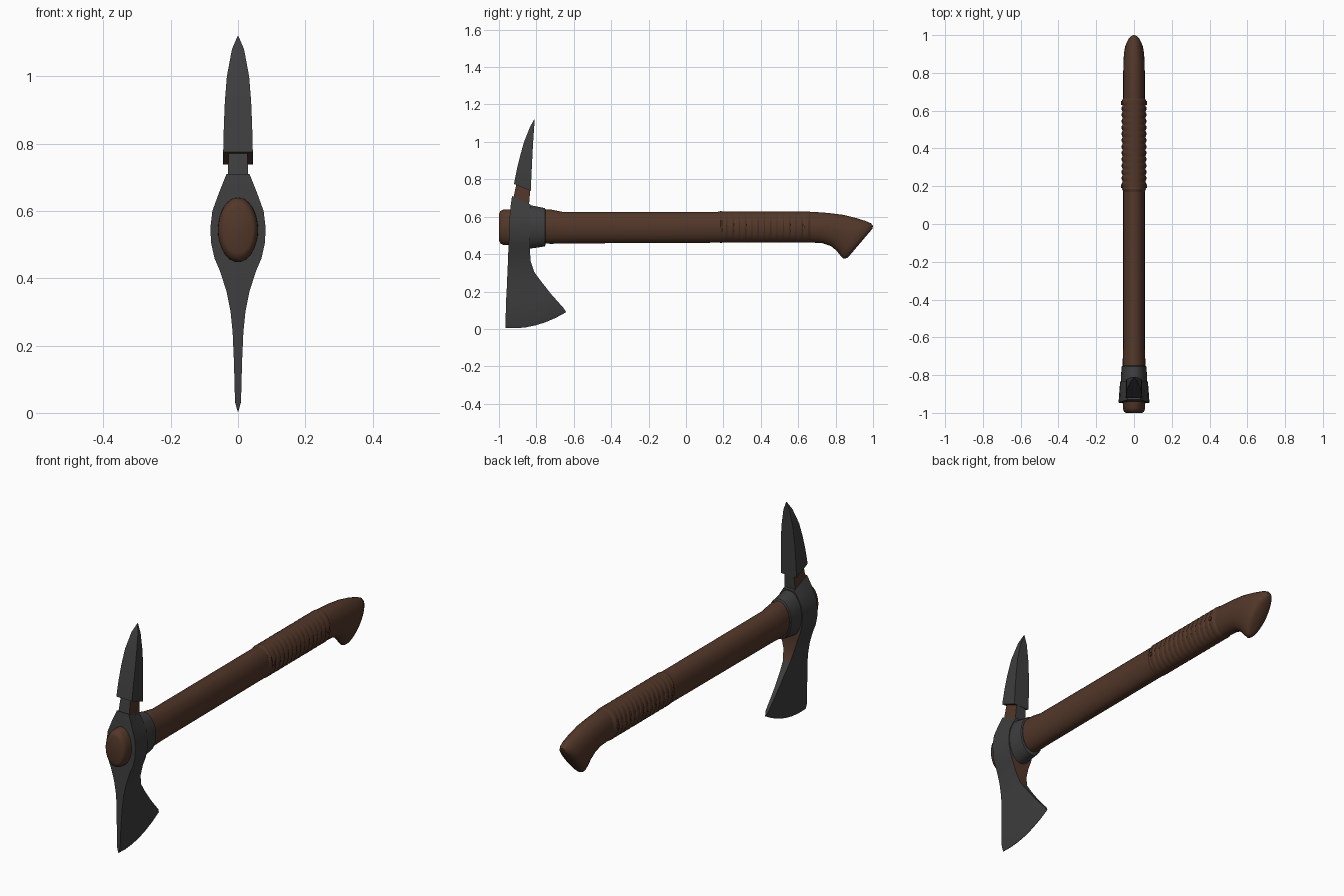
import bpy, bmesh, math

if "Cube" in bpy.data.objects:
    bpy.data.objects.remove(bpy.data.objects["Cube"])


def material(name, rgb):
    m = bpy.data.materials.new(name)
    m.diffuse_color = (*rgb, 1)
    m.use_nodes = True
    m.node_tree.nodes["Principled BSDF"].inputs["Base Color"].default_value = m.diffuse_color
    return m


STEEL = material("dark steel", (0.047, 0.047, 0.048))
WOOD = material("brown wood", (0.085, 0.038, 0.022))


def loft(name, rings, mats, angle=35, paint=None):
    """Skin a list of equal-length closed rings and cap both ends."""
    bm = bmesh.new()
    rows = [[bm.verts.new(p) for p in r] for r in rings]
    n = len(rows[0])
    for a, b in zip(rows, rows[1:]):
        for i in range(n):
            bm.faces.new((a[i], a[(i + 1) % n], b[(i + 1) % n], b[i]))
    bm.faces.new(rows[0][::-1])
    bm.faces.new(rows[-1])
    bmesh.ops.recalc_face_normals(bm, faces=bm.faces)
    if paint:
        for f in bm.faces:
            f.material_index = int(paint(f.normal, f.calc_center_median()))
    me = bpy.data.meshes.new(name)
    bm.to_mesh(me)
    bm.free()
    for m in mats:
        me.materials.append(m)
    ob = bpy.data.objects.new(name, me)
    bpy.context.collection.objects.link(ob)
    bpy.context.view_layer.objects.active = ob
    ob.select_set(True)
    bpy.ops.object.shade_smooth_by_angle(angle=math.radians(angle))
    ob.select_set(False)
    return ob


def oval(top, bottom, hw, n=32):
    """Ellipse in a slanted plane between a top and a bottom (y, z) point."""
    cy, cz = (top[0] + bottom[0]) / 2, (top[1] + bottom[1]) / 2
    dy, dz = (top[0] - bottom[0]) / 2, (top[1] - bottom[1]) / 2
    return [(hw * math.cos(a), cy + dy * math.sin(a), cz + dz * math.sin(a))
            for a in (2 * math.pi * i / n for i in range(n))]


def upright(y, low, high, hw, n=32):
    return oval((y, high), (y, low), hw, n)


# Handle shaft, swelling behind the collar and hooking down at the butt
shaft = [upright(-0.84, 0.46, 0.635, 0.058), upright(-0.72, 0.455, 0.638, 0.060),
         upright(-0.66, 0.457, 0.626, 0.057), upright(0.60, 0.463, 0.626, 0.057)]
butt = [((0.68, 0.626), (0.67, 0.462), 0.057), ((0.76, 0.620), (0.73, 0.458), 0.057),
        ((0.84, 0.610), (0.775, 0.443), 0.057), ((0.91, 0.593), (0.805, 0.418), 0.056),
        ((0.96, 0.577), (0.825, 0.393), 0.054), ((0.988, 0.565), (0.838, 0.378), 0.050),
        ((1.0, 0.552), (0.850, 0.375), 0.042), ((0.996, 0.535), (0.866, 0.382), 0.028)]
loft("handle", shaft + [oval(*b) for b in butt], [WOOD], 45)

# Handle nose showing through the front of the head
loft("handle_nose", [upright(-1.0, 0.475, 0.612, 0.044), upright(-0.993, 0.457, 0.630, 0.053),
                     upright(-0.975, 0.448, 0.639, 0.059), upright(-0.93, 0.447, 0.640, 0.060)],
     [WOOD], 50)

# Grip wrap made of shallow ridges
grip = [upright(0.17, 0.463, 0.626, 0.057), upright(0.185, 0.460, 0.630, 0.063)]
turns = 14
for i in range(turns):
    y = 0.19 + i * 0.47 / turns
    for f, r in ((0.1, 0.061), (0.35, 0.065), (0.75, 0.065), (0.95, 0.061)):
        grip.append(upright(y + f * 0.47 / turns, 0.461, 0.628, r))
grip.append(upright(0.668, 0.463, 0.625, 0.056))
loft("grip_wrap", grip, [WOOD], 25)

# Grip pins on both sides
for side in (-1, 1):
    for y in (0.2, 0.64):
        rings = [[(side * x, y + 0.010 * math.cos(a), 0.545 + 0.010 * math.sin(a))
                  for a in (math.tau * k / 10 for k in range(10))] for x in (0.05, 0.069)]
        loft("grip_pin", rings, [WOOD], 30)


# Axe head: front (y, z), back (y, z), half width, edge sag
levels = [(-.965, .005, -.640, .090, .001, .028), (-.965, .035, -.655, .112, .009, .028),
          (-.962, .150, -.720, .185, .012, .015), (-.957, .240, -.775, .255, .016, .005),
          (-.955, .300, -.812, .305, .022, 0), (-.952, .360, -.830, .360, .034, 0),
          (-.950, .420, -.835, .420, .053, 0), (-.948, .460, -.835, .460, .070, 0),
          (-.946, .505, -.835, .505, .080, 0), (-.945, .550, -.835, .550, .082, 0),
          (-.943, .600, -.833, .595, .076, 0), (-.938, .655, -.832, .635, .056, 0),
          (-.930, .710, -.830, .665, .034, 0)]


def head_ring(fy, fz, by, bz, hw, sag, n=7):
    side = []
    for j in range(n):
        u = j / (n - 1)
        side.append((hw * (1 - 0.1 * u), fy + (by - fy) * u,
                     fz + (bz - fz) * u - sag * 4 * u * (1 - u)))
    return side + [(-x, y, z) for x, y, z in reversed(side)]


loft("axe_head", [head_ring(*l) for l in levels], [STEEL, WOOD], 30,
     lambda n, c: n.y > 0.8 and 0.32 < c.z < 0.45)

# Collar between head and handle
loft("collar", [upright(-0.86, 0.425, 0.664, 0.070), upright(-0.83, 0.430, 0.661, 0.070),
                upright(-0.755, 0.441, 0.646, 0.066), upright(-0.75, 0.450, 0.638, 0.062)],
     [STEEL], 30)


def box_ring(fy, fz, by, bz, hw, back=1.0):
    return [(hw, fy, fz), (hw * back, by, bz), (-hw * back, by, bz), (-hw, fy, fz)]


# Neck with wooden cheeks, steel front and back
loft("spike_neck", [box_ring(-.925, .690, -.840, .655, .031),
                    box_ring(-.905, .785, -.832, .750, .027)],
     [STEEL, WOOD], 20, lambda n, c: abs(n.x) > 0.8)

# Back spike curving to a point, wooden underside
spike = [(-.920, .775, -.830, .738, .044), (-.904, .855, -.826, .830, .042),
         (-.887, .925, -.822, .910, .039), (-.866, 1.0, -.818, .990, .033),
         (-.834, 1.08, -.812, 1.075, .018), (-.812, 1.12, -.809, 1.12, .001)]
loft("spike", [box_ring(*s) for s in spike], [STEEL, WOOD], 30,
     lambda n, c: n.z < -0.7)
